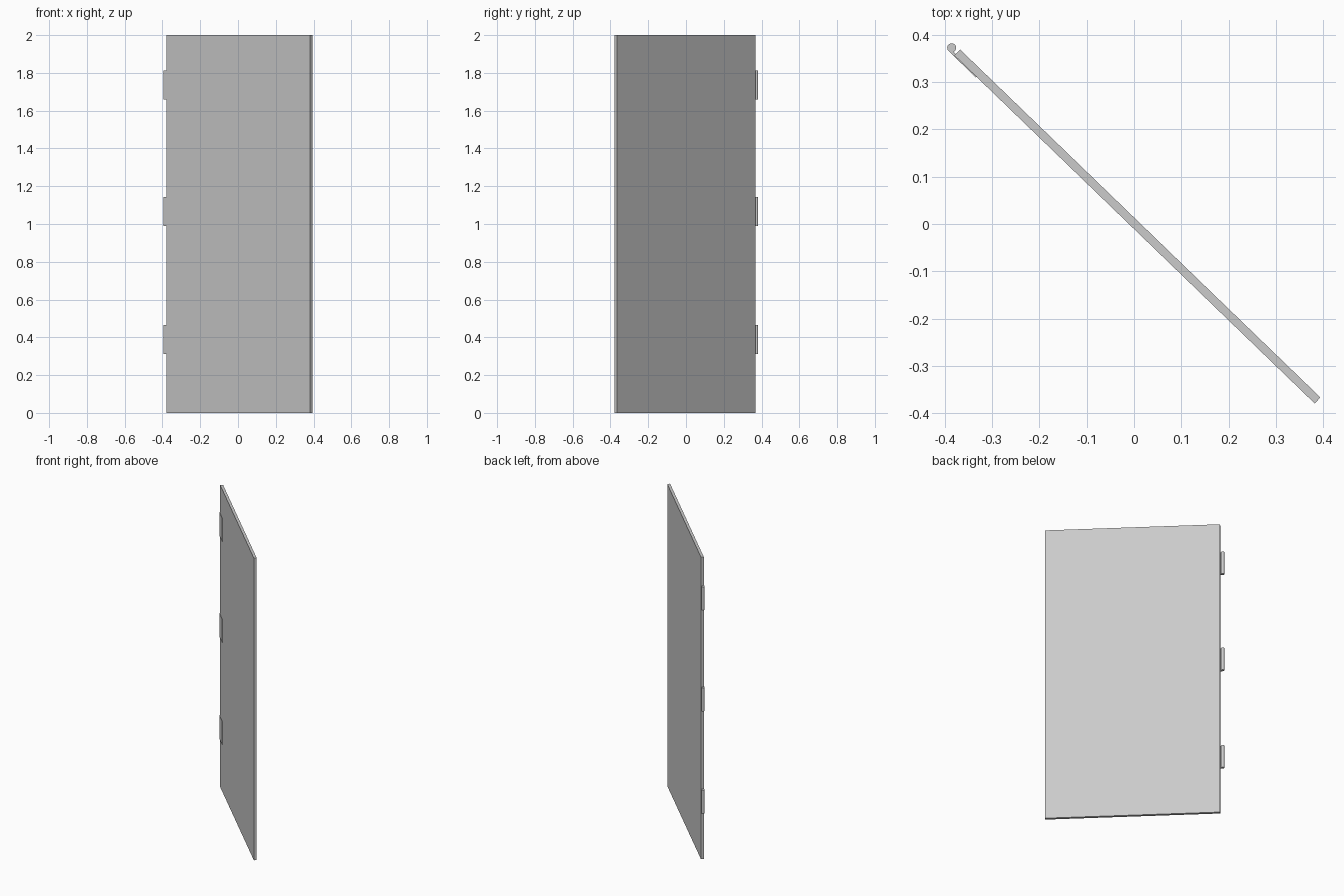
import bpy, bmesh
from math import radians
from mathutils import Matrix

if "Cube" in bpy.data.objects:
    bpy.data.objects.remove(bpy.data.objects["Cube"])

# Door frame of reference: hinge-side corner, swung 44 degrees
SWING = Matrix.Translation((-0.3795, 0.356, 0)) @ Matrix.Rotation(radians(-44), 4, 'Z')


def finish(name, bm):
    mesh = bpy.data.meshes.new(name)
    bm.to_mesh(mesh)
    bm.free()
    ob = bpy.data.objects.new(name, mesh)
    bpy.context.collection.objects.link(ob)
    ob.matrix_world = SWING
    return ob


def add_box(bm, lo, hi):
    size = [b - a for a, b in zip(lo, hi)]
    mid = [(a + b) / 2 for a, b in zip(lo, hi)]
    bmesh.ops.create_cube(bm, size=1, matrix=Matrix.Translation(mid) @ Matrix.Diagonal((*size, 1)))


# Door panel
bm = bmesh.new()
add_box(bm, (0, 0, 0), (1.058, 0.0175, 2))
finish("door_panel", bm)

# Three hinges: a round knuckle and a flat leaf let into the door face
HALF = 0.077
for i, z in enumerate((0.389, 1.066, 1.735)):
    bm = bmesh.new()
    bmesh.ops.create_cone(bm, cap_ends=True, segments=24, radius1=0.0095, radius2=0.0095,
                          depth=2 * HALF, matrix=Matrix.Translation((-0.0152, 0.0078, z)))
    for f in bm.faces:
        f.smooth = len(f.verts) == 4
    for e in bm.edges:
        e.smooth = all(len(f.verts) == 4 for f in e.link_faces)
    finish(f"hinge_knuckle_{i + 1}", bm)

    bm = bmesh.new()
    add_box(bm, (-0.0152, -0.0017, z - HALF), (0.065, 0.0042, z + HALF))
    finish(f"hinge_leaf_{i + 1}", bm)
